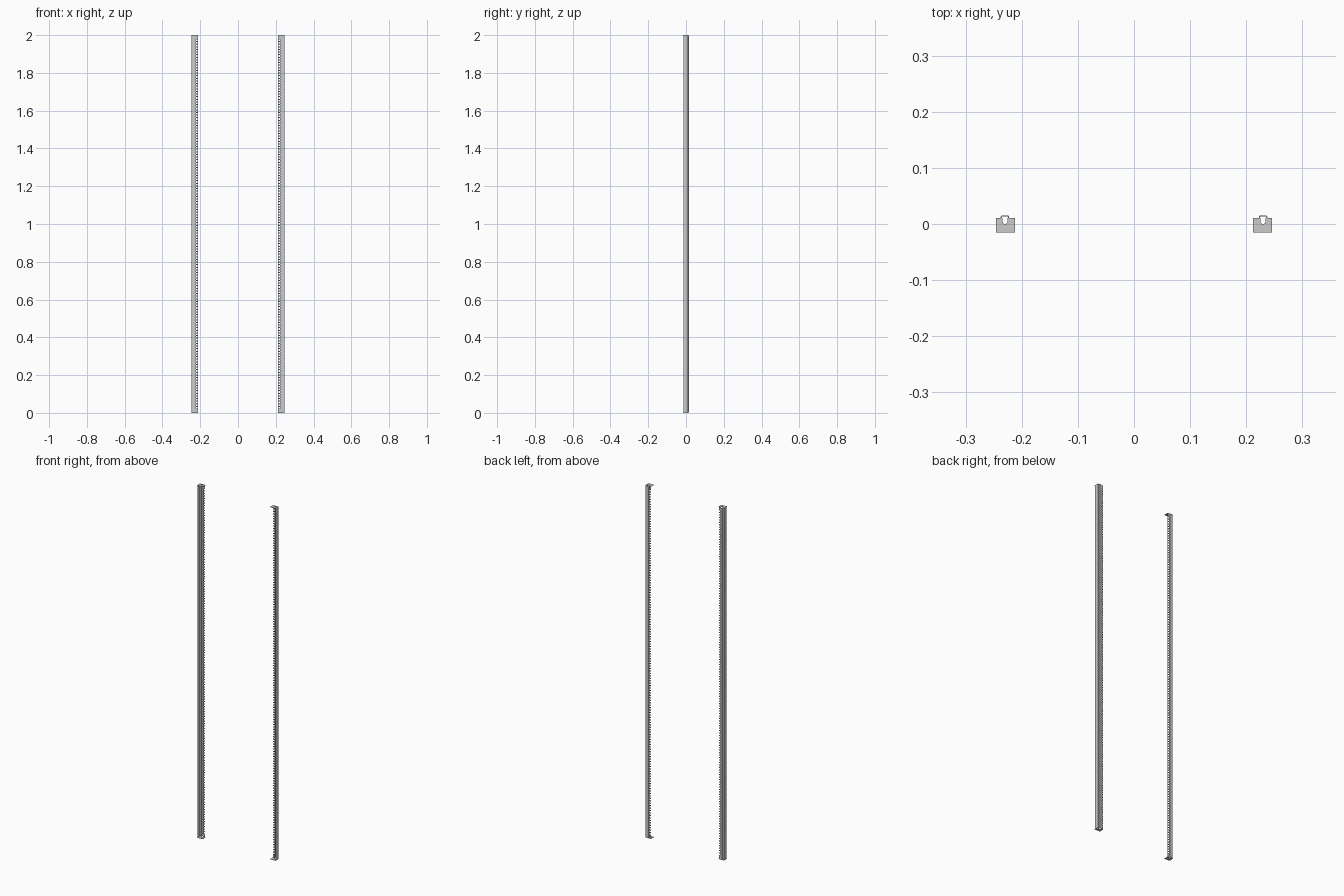
import bpy, bmesh, math

if "Cube" in bpy.data.objects:
    bpy.data.objects.remove(bpy.data.objects["Cube"])

H = 2.0          # overall height
T = 0.002        # sheet thickness
N = 141          # square holes per rail (3 per rack unit)
PITCH = 0.0139
HOLE = 0.0088


def finish(name, bm):
    bmesh.ops.recalc_face_normals(bm, faces=bm.faces[:])
    me = bpy.data.meshes.new(name)
    bm.to_mesh(me)
    bm.free()
    ob = bpy.data.objects.new(name, me)
    bpy.context.collection.objects.link(ob)
    return ob


# Sheet-metal section: outer wall, stepped ridge, perforated inner strip
SECTION = [(0.245, -0.013), (0.245, 0.009), (0.2365, 0.009),
           (0.2365, 0.013), (0.2355, 0.014), (0.2245, 0.014), (0.2235, 0.013),
           (0.2235, 0.009), (0.2222, 0.009), (0.2142, 0.009), (0.2130, 0.009)]
HOLE_COL = 8


def rail(name, side):
    z0 = H / 2 - (N - 1) * PITCH / 2
    levels = [T]
    for i in range(N):
        c = z0 + i * PITCH
        levels += [c - HOLE / 2, c + HOLE / 2]
    levels.append(H - T)
    bm = bmesh.new()
    rows = [[bm.verts.new((side * x, y, z)) for x, y in SECTION] for z in levels]
    for r in range(len(rows) - 1):
        for c in range(len(SECTION) - 1):
            if c == HOLE_COL and r % 2 == 1:
                continue          # punched hole
            bm.faces.new((rows[r][c], rows[r][c + 1],
                          rows[r + 1][c + 1], rows[r + 1][c]))
    ob = finish(name, bm)
    mod = ob.modifiers.new("thickness", 'SOLIDIFY')
    mod.thickness = T
    mod.offset = 0
    mod.use_even_offset = True


def end_plate(name, side, z):
    # Flat mounting tab with a round-ended slot open to the back
    cx, r, back, front = 0.230, 0.0045, 0.0105, -0.015
    pts = [(0.2125, back), (0.2125, front), (0.246, front), (0.246, back), (cx + r, back)]
    pts += [(cx + r * math.cos(a), 0.0045 - r * math.sin(a))
            for a in [math.pi * k / 8 for k in range(9)]]
    pts.append((cx - r, back))
    bm = bmesh.new()
    f = bm.faces.new([bm.verts.new((side * x, y, z)) for x, y in pts])
    ext = bmesh.ops.extrude_face_region(bm, geom=[f])
    for v in ext["geom"]:
        if isinstance(v, bmesh.types.BMVert):
            v.co.z += T
    finish(name, bm)


for label, side in (("left", -1), ("right", 1)):
    rail(label + "_rail", side)
    end_plate(label + "_bottom_tab", side, 0.0)
    end_plate(label + "_top_tab", side, H - T)
